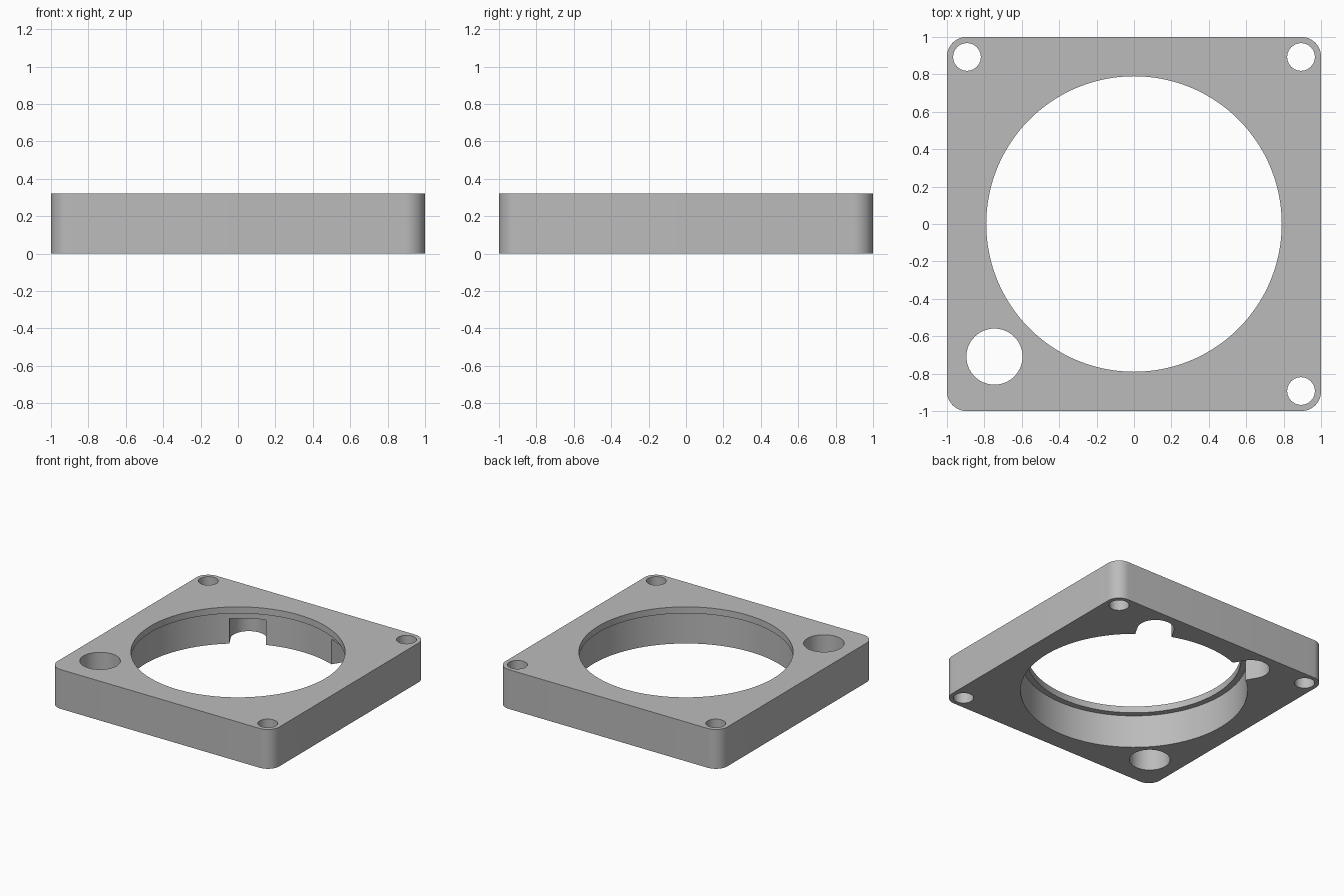
import bpy
import bmesh
from math import cos, sin, pi, radians

HEIGHT = 0.32
CORNER = 0.105
LEDGE_Z = 0.267
SLOT_Z = 0.205

cube = bpy.data.objects.get("Cube")
if cube:
    bpy.data.objects.remove(cube, do_unlink=True)

grey = bpy.data.materials.new("plain_grey")
grey.use_nodes = True
colour = (0.5, 0.5, 0.5, 1)
grey.diffuse_color = colour
grey.node_tree.nodes["Principled BSDF"].inputs["Base Color"].default_value = colour


def arc(cx, cy, r, start, end, steps):
    return [(cx + r * cos(start + (end - start) * i / steps),
             cy + r * sin(start + (end - start) * i / steps)) for i in range(steps + 1)]


def circle(cx, cy, r, steps):
    return arc(cx, cy, r, 0, 2 * pi, steps)[:-1]


def prism(name, outline, z0, z1):
    """Extrude a closed outline from z0 up to z1."""
    bm = bmesh.new()
    face = bm.faces.new([bm.verts.new((x, y, z0)) for x, y in outline])
    top = bmesh.ops.extrude_face_region(bm, geom=[face])["geom"]
    verts = [v for v in top if isinstance(v, bmesh.types.BMVert)]
    bmesh.ops.translate(bm, verts=verts, vec=(0, 0, z1 - z0))
    bmesh.ops.recalc_face_normals(bm, faces=bm.faces)
    mesh = bpy.data.meshes.new(name)
    bm.to_mesh(mesh)
    bm.free()
    mesh.materials.append(grey)
    obj = bpy.data.objects.new(name, mesh)
    bpy.context.collection.objects.link(obj)
    return obj


# Square plate with rounded vertical corners
c = 1 - CORNER
outline = []
for i, (sx, sy) in enumerate([(1, 1), (-1, 1), (-1, -1), (1, -1)]):
    outline += arc(sx * c, sy * c, CORNER, i * pi / 2, (i + 1) * pi / 2, 12)
plate = prism("mounting_plate", outline, 0, HEIGHT)
bpy.context.view_layer.objects.active = plate
plate.select_set(True)


def cut(outline, z0=-0.1, z1=HEIGHT + 0.1):
    cutter = prism("cutter", outline, z0, z1)
    cutter.hide_render = True
    mod = plate.modifiers.new("cut", "BOOLEAN")
    mod.operation = "DIFFERENCE"
    mod.solver = "EXACT"
    mod.object = cutter
    bpy.ops.object.modifier_apply(modifier=mod.name)
    bpy.data.objects.remove(cutter, do_unlink=True)


# Central opening, with a wider bore below that leaves a lip at the top
cut(circle(0, 0, 0.79, 128))
cut(circle(0, 0, 0.837, 128), z1=LEDGE_Z)

# Two round-ended slots running outwards from the lower bore
for angle in (radians(60), radians(120)):
    end = arc(0.92 * cos(angle), 0.92 * sin(angle), 0.136,
              angle - pi / 2, angle + pi / 2, 24)
    inner = [(x - 0.3 * cos(angle), y - 0.3 * sin(angle)) for x, y in (end[-1], end[0])]
    cut(end + inner, z1=SLOT_Z)

# Three screw holes and one large corner hole
for sx, sy in [(1, 1), (-1, 1), (1, -1)]:
    cut(circle(sx * 0.893, sy * 0.893, 0.074, 40))
cut(circle(-0.746, -0.709, 0.15, 56))

bpy.ops.object.shade_smooth_by_angle(angle=radians(30))
